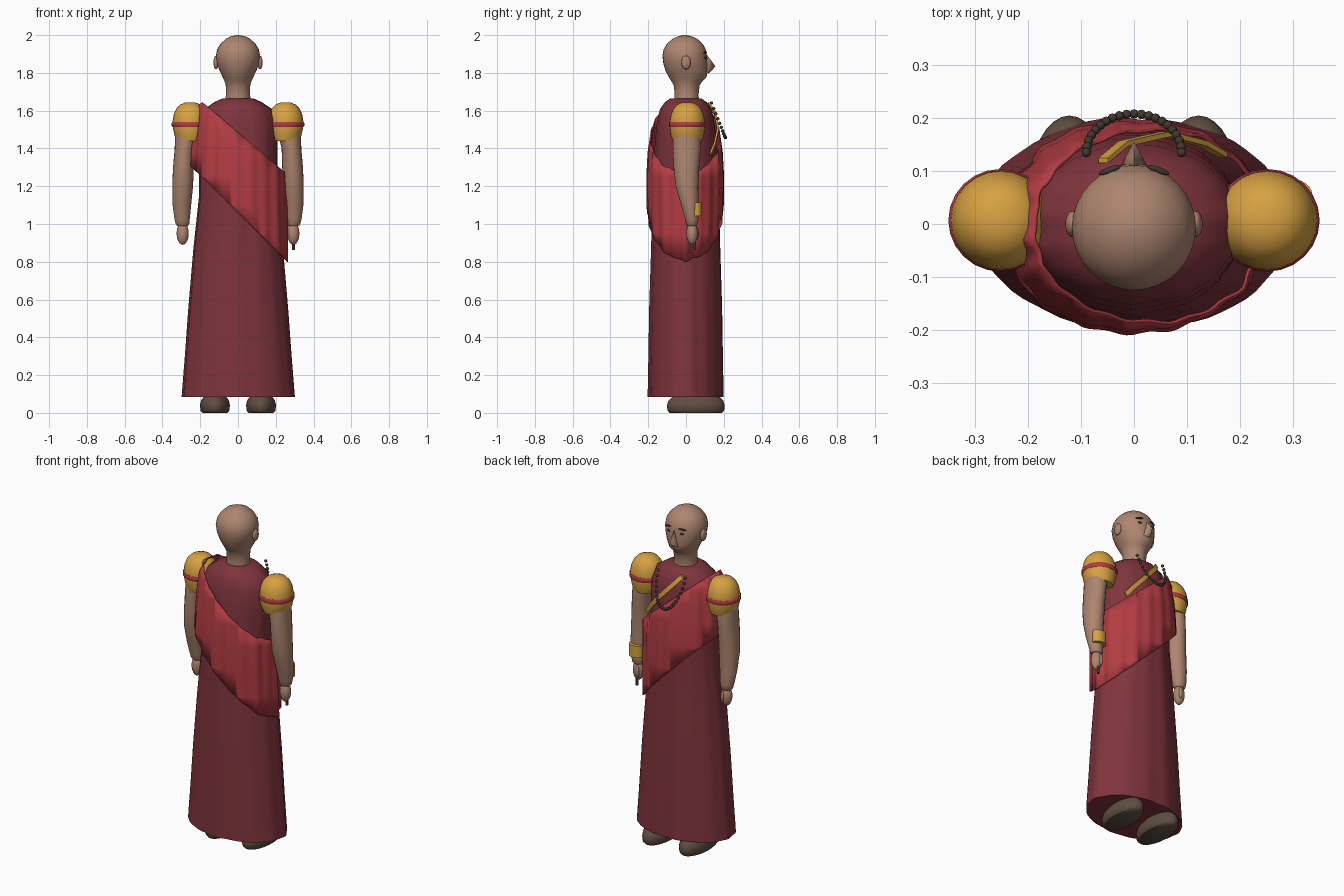
import bpy, bmesh, math
from mathutils import Vector

cube = bpy.data.objects.get("Cube")
if cube:
    bpy.data.objects.remove(cube, do_unlink=True)


def material(name, rgb):
    m = bpy.data.materials.new(name)
    m.use_nodes = True
    m.diffuse_color = (*rgb, 1)
    m.node_tree.nodes["Principled BSDF"].inputs["Base Color"].default_value = (*rgb, 1)
    return m


ROBE = material("dark red cloth", (0.21, 0.034, 0.045))
SHAWL = material("bright red cloth", (0.44, 0.045, 0.055))
GOLD = material("gold cloth", (0.68, 0.36, 0.055))
SKIN = material("skin", (0.42, 0.235, 0.16))
SHOE = material("brown leather", (0.115, 0.075, 0.052))
DARK = material("dark wood", (0.055, 0.038, 0.03))


def finish(name, bm, mat, angle=50):
    bmesh.ops.recalc_face_normals(bm, faces=bm.faces)
    me = bpy.data.meshes.new(name)
    bm.to_mesh(me)
    bm.free()
    me.materials.append(mat)
    ob = bpy.data.objects.new(name, me)
    bpy.context.collection.objects.link(ob)
    bpy.ops.object.select_all(action='DESELECT')
    ob.select_set(True)
    bpy.context.view_layer.objects.active = ob
    bpy.ops.object.shade_smooth_by_angle(angle=math.radians(angle))
    return ob


def loft(rings, n=32, caps=True, fold=None):
    """Elliptical rings (z, centre x, centre y, half x, half y) joined by quads."""
    bm = bmesh.new()
    loops = []
    for z, cx, cy, hx, hy in rings:
        loop = []
        for i in range(n):
            a = math.tau * i / n
            f = 1 + (fold(a, z) if fold else 0)
            loop.append(bm.verts.new((cx + hx * f * math.cos(a), cy + hy * f * math.sin(a), z)))
        loops.append(loop)
    for lo, hi in zip(loops, loops[1:]):
        for i in range(n):
            j = (i + 1) % n
            bm.faces.new((lo[i], lo[j], hi[j], hi[i]))
    if caps:
        bm.faces.new(loops[0][::-1])
        bm.faces.new(loops[-1])
    return bm


def ball(bm, centre, radii, u=16, v=10):
    made = bmesh.ops.create_uvsphere(bm, u_segments=u, v_segments=v, radius=1)["verts"]
    bmesh.ops.scale(bm, vec=radii, verts=made)
    bmesh.ops.translate(bm, vec=centre, verts=made)


def ellipsoid(name, centre, radii, mat, u=20, v=12):
    bm = bmesh.new()
    ball(bm, centre, radii, u, v)
    return finish(name, bm, mat)


# Robe with shallow folds
def robe_fold(a, z):
    return 0.012 * math.sin(9 * a + 0.6) * math.sin(2 * a + 1) + 0.008 * math.sin(15 * a)


robe = [(0.085, 0.297, 0.2), (0.3, 0.28, 0.196), (0.55, 0.262, 0.192), (0.87, 0.235, 0.182),
        (1.15, 0.205, 0.175), (1.3, 0.205, 0.17), (1.45, 0.205, 0.16), (1.55, 0.2, 0.15),
        (1.61, 0.175, 0.135), (1.645, 0.125, 0.11), (1.665, 0.08, 0.082)]
finish("robe", loft([(z, 0, 0, hx, hy) for z, hx, hy in robe], 64, fold=robe_fold), ROBE)


# Shawl: a draped shell trimmed by two slanted planes
def shawl_fold(a, z):
    return 0.022 * math.sin(11 * a + 2 * z) * math.cos(1.5 * math.sin(a)) + 0.014 * math.sin(19 * a + 1)


shell = [(0.77, 0.257, 0.193), (0.95, 0.257, 0.197), (1.1, 0.254, 0.202), (1.25, 0.252, 0.204),
         (1.38, 0.246, 0.197), (1.5, 0.238, 0.18), (1.58, 0.228, 0.165), (1.63, 0.205, 0.145),
         (1.658, 0.17, 0.12), (1.672, 0.115, 0.092)]
bm = loft([(z, 0, -0.004, hx, hy) for z, hx, hy in shell], 112, caps=False, fold=shawl_fold)
for height, slope, side in ((1.485, 0.85, 1), (1.06, 0.98, -1)):
    bmesh.ops.bisect_plane(bm, geom=bm.verts[:] + bm.edges[:] + bm.faces[:],
                           plane_co=(0, 0, height), plane_no=Vector((slope, 0, 1)) * side,
                           clear_outer=True)
shawl = finish("shawl", bm, SHAWL)
thick = shawl.modifiers.new("cloth thickness", 'SOLIDIFY')
thick.thickness = 0.006

# Head and neck
head = [(1.65, 0.068, -0.062, 0.068), (1.69, 0.063, -0.06, 0.067), (1.735, 0.065, -0.065, 0.072),
        (1.757, 0.072, -0.078, 0.088), (1.775, 0.08, -0.09, 0.108), (1.81, 0.097, -0.108, 0.115),
        (1.85, 0.112, -0.12, 0.113), (1.89, 0.117, -0.125, 0.111), (1.925, 0.11, -0.118, 0.104),
        (1.955, 0.092, -0.1, 0.088), (1.98, 0.064, -0.072, 0.06), (1.994, 0.036, -0.042, 0.03),
        (2.0, 0.008, -0.014, 0.002)]
finish("head", loft([(z, 0, (b + f) / 2, hx, (f - b) / 2) for z, hx, b, f in head]), SKIN)

# Nose
bm = bmesh.new()
for co in ((0, 0.108, 1.9), (0, 0.156, 1.835), (-0.026, 0.108, 1.805), (0.026, 0.108, 1.805),
           (0, 0.122, 1.797), (0, 0.08, 1.85)):
    bm.verts.new(co)
bmesh.ops.convex_hull(bm, input=bm.verts[:])
finish("nose", bm, SKIN, 70)

# Shoulder puff profile: height, half width, half depth
puff = [(1.44, 0.072, 0.078), (1.47, 0.084, 0.088), (1.51, 0.093, 0.093), (1.545, 0.094, 0.093),
        (1.58, 0.088, 0.087), (1.61, 0.075, 0.074), (1.632, 0.054, 0.054), (1.644, 0.025, 0.025)]
band = [(1.513, 0.094, 0.094), (1.519, 0.099, 0.097), (1.535, 0.099, 0.097), (1.541, 0.094, 0.094)]
arm = [(1.48, 0.272, 0.005, 0.062, 0.072), (1.4, 0.283, 0.004, 0.052, 0.074),
       (1.3, 0.289, 0.002, 0.055, 0.068), (1.2, 0.293, 0.005, 0.055, 0.06),
       (1.1, 0.297, 0.02, 0.049, 0.046), (1.03, 0.296, 0.03, 0.041, 0.036),
       (1.0, 0.294, 0.032, 0.036, 0.032), (0.99, 0.294, 0.032, 0.028, 0.025)]
shoe = [(0, 0.066, 0.138), (0.012, 0.076, 0.15), (0.04, 0.079, 0.153),
        (0.065, 0.074, 0.145), (0.085, 0.06, 0.125), (0.1, 0.035, 0.08)]

# Paired parts
for side, s in (("left", 1), ("right", -1)):
    finish(side + "_sleeve", loft([(z, s * 0.252, 0.007, x, y) for z, x, y in puff], 24), GOLD)
    finish(side + "_sleeve_band", loft([(z, s * 0.252, 0.007, x, y) for z, x, y in band], 24), SHAWL)
    finish(side + "_arm", loft([(z, s * x, y, hx, hy) for z, x, y, hx, hy in arm], 24), SKIN)
    ellipsoid(side + "_hand", (s * 0.293, 0.032, 0.95), (0.032, 0.03, 0.06), SKIN)
    ellipsoid(side + "_thumb", (s * 0.283, 0.056, 0.95), (0.011, 0.012, 0.035), SKIN, 10, 8)
    finish(side + "_shoe", loft([(z, s * 0.122, 0.052, x, y) for z, x, y in shoe]), SHOE)
    ellipsoid(side + "_ear", (s * 0.116, 0.0, 1.855), (0.014, 0.025, 0.036), SKIN)
    ellipsoid(side + "_eye", (s * 0.042, 0.101, 1.88), (0.014, 0.007, 0.007), DARK, 12, 8)
    brow = ellipsoid(side + "_brow", (0, 0, 0), (0.023, 0.006, 0.005), DARK, 12, 8)
    brow.location = (s * 0.046, 0.102, 1.907)
    brow.rotation_euler = (0, s * 0.15, -s * 0.35)

# Wrist cuff and short rod in the left hand
finish("wrist_cuff", loft([(z, 0.294, 0.055, 0.043, 0.031) for z in (1.042, 1.113)], 24), GOLD)
finish("hand_rod", loft([(z, 0.293, 0.046, 0.008, 0.008) for z in (0.862, 0.95)], 10), DARK)

# Gold trim ribbon along the chest
path = [Vector(p) for p in ((-0.058, 0.12, 1.635), (-0.02, 0.152, 1.588), (0.06, 0.17, 1.5),
                            (0.13, 0.152, 1.42), (0.168, 0.13, 1.368))]
bm = bmesh.new()
across, depth = Vector((0.009, 0, 0.009)), Vector((0, 0.005, 0))
rows = [[bm.verts.new(p + o) for o in (across + depth, across - depth, -across - depth, depth - across)]
        for p in path]
for a, b in zip(rows, rows[1:]):
    for i in range(4):
        j = (i + 1) % 4
        bm.faces.new((a[i], a[j], b[j], b[i]))
bm.faces.new(rows[0])
bm.faces.new(rows[-1])
finish("chest_trim", bm, GOLD, 30)

# Bead necklace
bm = bmesh.new()
count = 21
for i in range(count):
    t = math.pi * i / (count - 1)
    ball(bm, (0.09 * math.cos(t), 0.135 + 0.073 * math.sin(t), 1.64 - 0.182 * math.sin(t)),
         (0.009, 0.009, 0.009), 10, 6)
finish("bead_necklace", bm, DARK)
